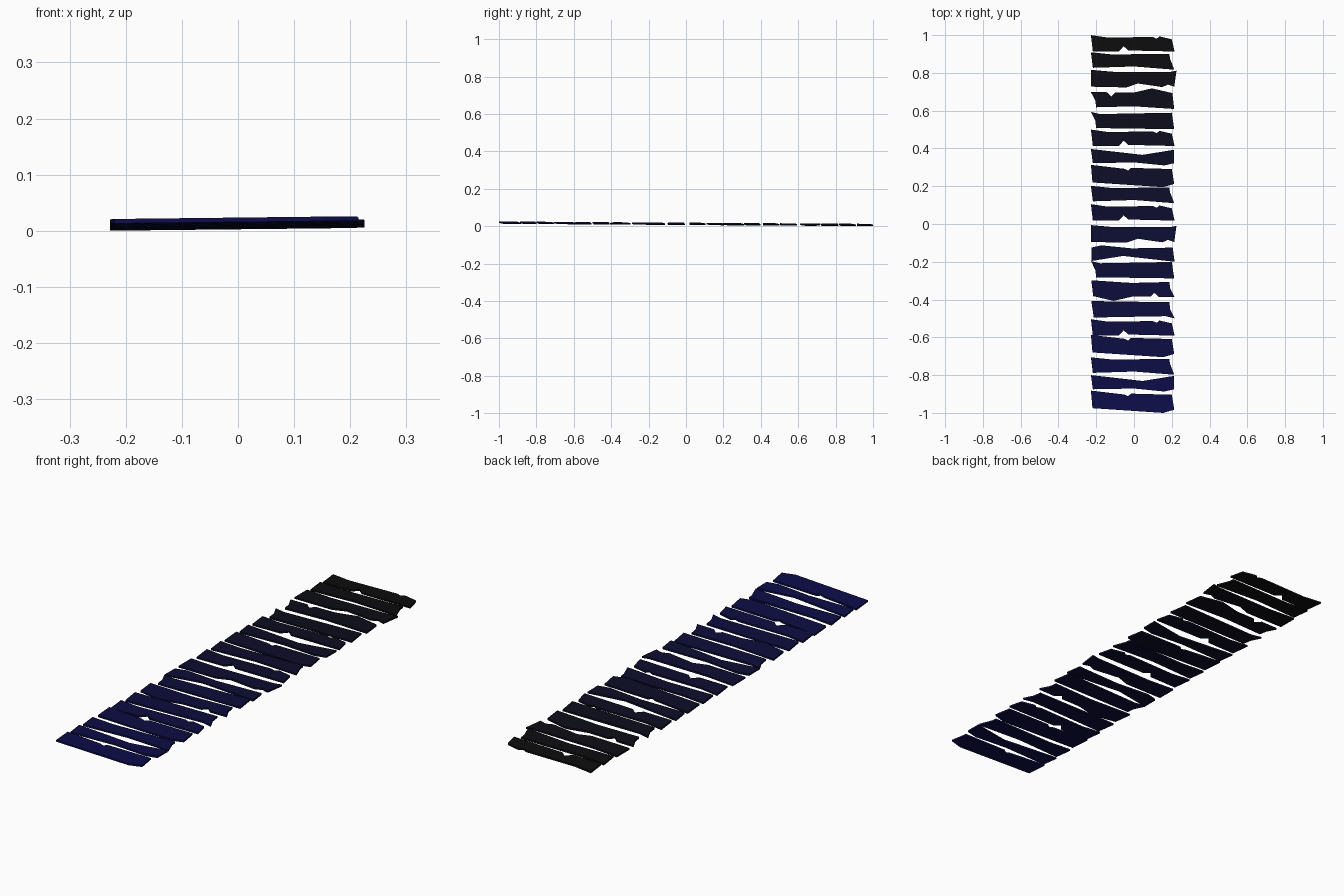
import bpy, bmesh

if "Cube" in bpy.data.objects:
    bpy.data.objects.remove(bpy.data.objects["Cube"])

THICK = 0.008

# Plank outlines in plan: (x, y offset from plank centre), clockwise from the back left corner
NOTCHED = [(-.228, .045), (-.14, .032), (.10, .035), (.12, .026), (.135, .038), (.2, .023),
           (.215, -.042), (-.03, -.036), (-.055, -.014), (-.08, -.042), (-.218, -.042)]
PLAIN = [(-.228, .047), (-.12, .036), (.188, .038), (.19, .015), (.213, -.045), (0, -.028), (-.218, -.035)]
HOOKED = [(-.228, .046), (-.1, .035), (.19, .035), (.225, .042), (.213, -.043), (.18, -.032),
          (.15, -.045), (.02, -.026), (-.04, -.047), (-.228, -.043)]
PEAKED = [(-.228, .045), (-.145, .045), (-.12, .022), (-.1, .043), (-.005, .042), (.095, .065),
          (.203, .04), (.213, -.044), (0, -.03), (-.2, -.035), (-.205, 0)]
STEPPED = [(-.228, .047), (-.18, .035), (.2, .042), (.213, -.045), (-.2, -.039), (-.205, 0)]
DIPPED = [(-.228, .045), (.045, .014), (.213, .041), (.213, -.03), (.16, -.042), (0, -.026), (-.218, -.03)]
WEDGE = [(-.228, .058), (-.05, .037), (-.032, .028), (-.016, .042), (.2, .036), (.213, -.043),
         (.155, -.06), (-.22, -.035)]


def turned(outline):
    """Plank laid the other way round."""
    return [(-x - 0.013, -y) for x, y in outline]


# Plank outline and centre position, back to front
LAYOUT = [
    (NOTCHED, .955), (PLAIN, .862), (HOOKED, .77), (PEAKED, .653), (STEPPED, .547),
    (NOTCHED, .455), (DIPPED, .352), (WEDGE, .255), (PLAIN, .155), (NOTCHED, .06),
    (HOOKED, -.052), (turned(DIPPED), -.155), (STEPPED, -.243), (turned(PEAKED), -.342),
    (turned(STEPPED), -.453), (NOTCHED, -.549), (WEDGE, -.645), (PLAIN, -.753),
    (DIPPED, -.845), (WEDGE, -.94),
]


def surface_z(x, y):
    """Underside of the walkway: slopes gently to the back and left."""
    return 0.0065 * (1 - y) + 0.011 * (x + 0.228)


def add_plank(index, outline, centre):
    bm = bmesh.new()
    points = [(x, centre + y) for x, y in outline]
    face = bm.faces.new([bm.verts.new((x, y, surface_z(x, y))) for x, y in points])
    top = bmesh.ops.extrude_face_region(bm, geom=[face])
    moved = [g for g in top["geom"] if isinstance(g, bmesh.types.BMVert)]
    bmesh.ops.translate(bm, vec=(0, 0, THICK), verts=moved)
    bmesh.ops.triangulate(bm, faces=[f for f in bm.faces if len(f.verts) > 4])
    bmesh.ops.recalc_face_normals(bm, faces=bm.faces)
    name = f"plank_{index + 1:02d}"
    mesh = bpy.data.meshes.new(name)
    bm.to_mesh(mesh)
    bm.free()

    # Colour fades from near black at the back to navy at the front
    mat = bpy.data.materials.new(name + "_paint")
    t = index / (len(LAYOUT) - 1)
    mat.diffuse_color = (0.004, 0.004, 0.004 + 0.066 * t ** 1.3, 1)
    mat.use_nodes = True
    mat.node_tree.nodes["Principled BSDF"].inputs["Base Color"].default_value = mat.diffuse_color
    mesh.materials.append(mat)
    bpy.context.collection.objects.link(bpy.data.objects.new(name, mesh))


for i, (outline, centre) in enumerate(LAYOUT):
    add_plank(i, outline, centre)
